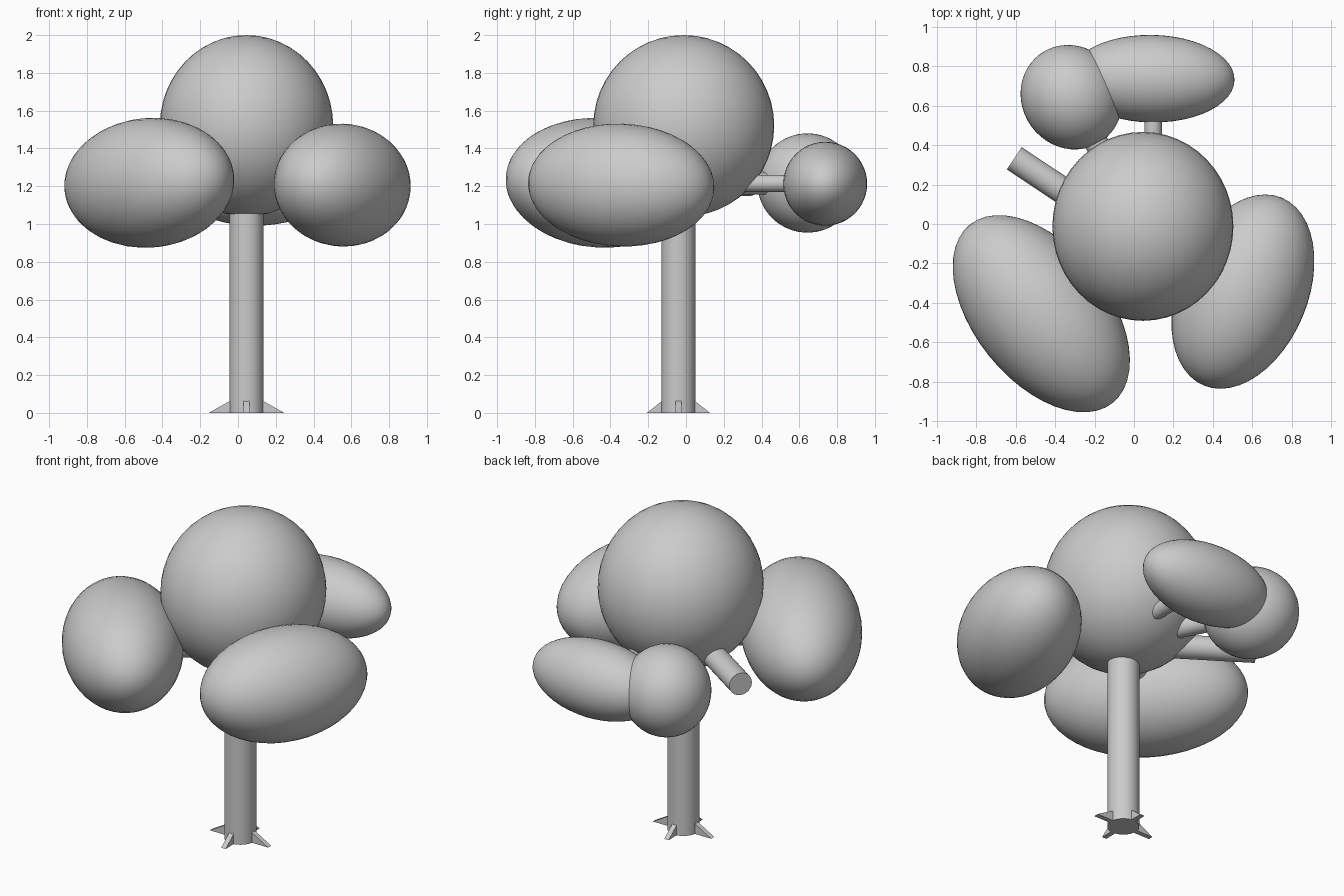
import bpy
import bmesh
from math import radians, cos, sin, pi
from mathutils import Vector, Matrix

cube = bpy.data.objects.get("Cube")
if cube:
    bpy.data.objects.remove(cube, do_unlink=True)

# Single material
grey = bpy.data.materials.new("plain_grey")
grey.use_nodes = True
GREY = (0.6, 0.6, 0.6, 1)
grey.diffuse_color = GREY
grey.node_tree.nodes["Principled BSDF"].inputs["Base Color"].default_value = GREY

AXIS = Vector((0.045, -0.04, 0))  # trunk centre line
BRANCH_Z = 1.215


def heading(yaw, pitch=0):
    y, p = radians(yaw), radians(pitch)
    return Vector((cos(y) * cos(p), sin(y) * cos(p), sin(p)))


def finish(obj, name):
    obj.name = obj.data.name = name
    obj.data.materials.append(grey)
    bpy.ops.object.shade_smooth_by_angle(angle=radians(35))
    return obj


def foliage(name, centre, length, width, height, direction):
    """Ellipsoid whose poles lie along the given direction."""
    bpy.ops.mesh.primitive_uv_sphere_add(segments=48, ring_count=24, radius=1, location=centre)
    obj = bpy.context.object
    obj.rotation_euler = direction.to_track_quat('Z', 'Y').to_euler()
    obj.scale = (width, height, length)
    return finish(obj, name)


def rod(name, start, end, radius):
    """Cylinder between two points."""
    start, end = Vector(start), Vector(end)
    bpy.ops.mesh.primitive_cylinder_add(vertices=32, radius=radius, depth=(end - start).length,
                                        location=(start + end) / 2)
    obj = bpy.context.object
    obj.rotation_euler = (end - start).to_track_quat('Z', 'Y').to_euler()
    return finish(obj, name)


def root(name, yaw, reach):
    """Triangular fin at the foot of the trunk."""
    half = 0.015
    bm = bmesh.new()
    profile = [(0.06, 0), (reach, 0), (0.085, 0.065), (0.06, 0.065)]
    face = bm.faces.new([bm.verts.new((x, -half, z)) for x, z in profile])
    side = bmesh.ops.extrude_face_region(bm, geom=[face])
    moved = [v for v in side["geom"] if isinstance(v, bmesh.types.BMVert)]
    bmesh.ops.translate(bm, verts=moved, vec=(0, 2 * half, 0))
    bmesh.ops.recalc_face_normals(bm, faces=bm.faces)
    bm.transform(Matrix.Translation(AXIS) @ Matrix.Rotation(yaw, 4, 'Z'))
    mesh = bpy.data.meshes.new(name)
    bm.to_mesh(mesh)
    bm.free()
    mesh.materials.append(grey)
    bpy.context.collection.objects.link(bpy.data.objects.new(name, mesh))


# Trunk and roots
rod("trunk", AXIS, AXIS + Vector((0, 0, 1.4)), 0.09)
for i, side in enumerate(("left", "back", "right", "front")):
    root(f"{side}_root", i * pi / 2, 0.167 if i % 2 else 0.2)

# Crown and side foliage
foliage("crown", (0.045, -0.012, 1.52), 0.48, 0.459, 0.479, Vector((0, 0, 1)))
foliage("front_right_foliage", (-0.47, -0.455, 1.218), 0.58, 0.341, 0.343, heading(-51.3, 3))
foliage("front_left_foliage", (0.552, -0.343, 1.206), 0.516, 0.329, 0.325, heading(247.4, 2))
foliage("back_foliage", (0.09, 0.737, 1.213), 0.42, 0.222, 0.222, heading(-1))
foliage("back_right_foliage", (-0.317, 0.643, 1.217), 0.271, 0.252, 0.263, heading(125))

# Branches: name, start x and y, end x and y, radius
branches = [
    ("front_right_branch", AXIS.xy, (-0.4, -0.4), 0.08),
    ("front_left_branch", AXIS.xy, (0.5, -0.27), 0.075),
    ("back_branch", (0.097, 0), (0.097, 0.7), 0.045),
    ("back_right_branch", AXIS.xy, (-0.3, 0.62), 0.06),
    ("bare_branch", (0, -0.07), (-0.607, 0.333), 0.068),
]
for name, start, end, radius in branches:
    rod(name, (*start, BRANCH_Z), (*end, BRANCH_Z), radius)
